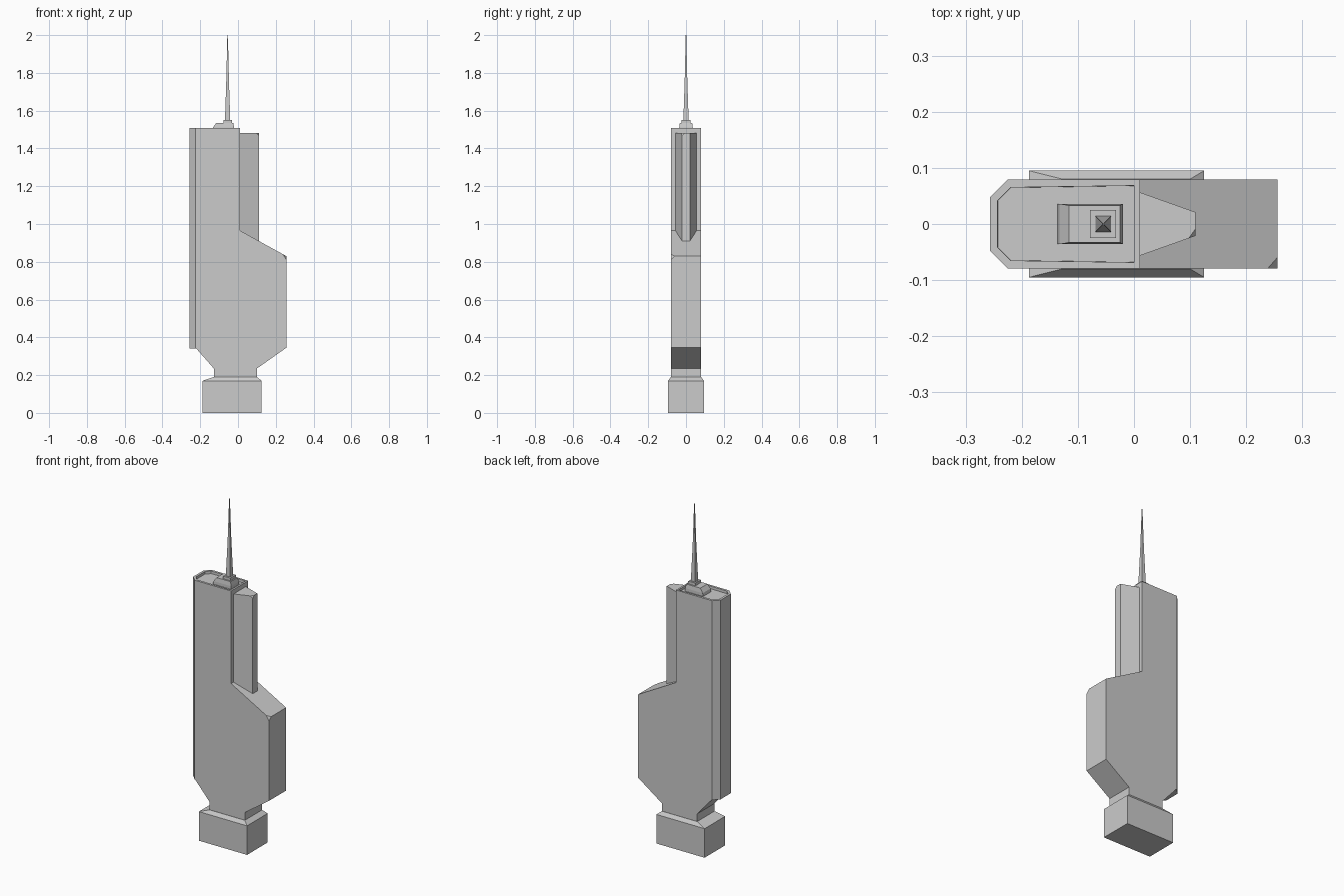
import bpy, bmesh

if "Cube" in bpy.data.objects:
    bpy.data.objects.remove(bpy.data.objects["Cube"])


def finish(name, bm):
    bmesh.ops.recalc_face_normals(bm, faces=bm.faces)
    mesh = bpy.data.meshes.new(name)
    bm.to_mesh(mesh)
    bm.free()
    obj = bpy.data.objects.new(name, mesh)
    bpy.context.collection.objects.link(obj)
    return obj


def prism(points, direction):
    """Closed prism from a ring of 3D points swept along direction."""
    bm = bmesh.new()
    face = bm.faces.new([bm.verts.new(p) for p in points])
    ext = bmesh.ops.extrude_face_region(bm, geom=[face], use_keep_orig=True)
    verts = [g for g in ext["geom"] if isinstance(g, bmesh.types.BMVert)]
    bmesh.ops.translate(bm, verts=verts, vec=direction)
    bmesh.ops.recalc_face_normals(bm, faces=bm.faces)
    return bm


def stack(name, levels):
    """Rectangular loft, each level is (x0, x1, half_depth, z)."""
    bm = bmesh.new()
    rings = [[bm.verts.new(p) for p in
              ((a, -h, z), (b, -h, z), (b, h, z), (a, h, z))]
             for a, b, h, z in levels]
    bm.faces.new(rings[0])
    bm.faces.new(rings[-1])
    for lo, hi in zip(rings, rings[1:]):
        for i in range(4):
            j = (i + 1) % 4
            bm.faces.new((lo[i], lo[j], hi[j], hi[i]))
    return finish(name, bm)


def clip_corner(bm, target, size):
    """Cut off the single corner nearest to target."""
    v = min(bm.verts, key=lambda v: sum((a - b) ** 2 for a, b in zip(v.co, target)))
    bmesh.ops.bevel(bm, geom=[v], offset=size, segments=1, affect='VERTICES')


# Plinth with sloped shoulder
stack("plinth", [(-0.187, 0.125, 0.095, 0), (-0.187, 0.125, 0.095, 0.17),
                 (-0.128, 0.10, 0.08, 0.19)])

# Tower slab: front silhouette extruded through the depth
outline = [(-0.128, 0.19), (0.10, 0.19), (0.10, 0.235), (0.256, 0.345),
           (0.256, 0.83), (0.011, 0.965), (0.011, 1.507), (-0.257, 1.507),
           (-0.257, 0.342), (-0.222, 0.342), (-0.128, 0.235)]
bm = prism([(x, -0.079, z) for x, z in outline], (0, 0.158, 0))

# Chamfered vertical edges at the left end
edges = [e for e in bm.edges if all(v.co.x < -0.25 for v in e.verts)
         and abs(e.verts[0].co.z - e.verts[1].co.z) > 0.5]
bmesh.ops.bevel(bm, geom=edges, offset=0.032, segments=1, affect='EDGES')

# Recessed roof behind a parapet
roof = [f for f in bm.faces if f.calc_center_median().z > 1.5]
bmesh.ops.inset_region(bm, faces=roof, thickness=0.015)
bmesh.ops.inset_region(bm, faces=roof, thickness=0.0005, depth=-0.015)
clip_corner(bm, (0.256, -0.079, 0.83), 0.02)
finish("tower_slab", bm)

# Tapered upper fin whose foot follows the sloping setback roof
plan = [(0.009, -0.057), (0.11, -0.021), (0.11, 0.021), (0.009, 0.057)]
bm = prism([(x, y, 0.968 - 0.551 * (x - 0.011) - 0.006) for x, y in plan], (0, 0, 0.5))
for v in bm.verts:
    if v.co.z > 1.2:
        v.co.z = 1.481
clip_corner(bm, (0.11, -0.021, 1.481), 0.013)
finish("upper_fin", bm)

# Rooftop plant room, mast base and spire
stack("plant_room", [(-0.137, -0.02, 0.036, 1.49), (-0.133, -0.02, 0.036, 1.51),
                     (-0.116, -0.025, 0.033, 1.534)])
stack("mast_base", [(-0.078, -0.032, 0.025, 1.53), (-0.078, -0.032, 0.025, 1.55)])
stack("spire", [(-0.069, -0.041, 0.014, 1.548), (-0.062, -0.048, 0.007, 1.76),
                (-0.0565, -0.0535, 0.0015, 2.0)])
